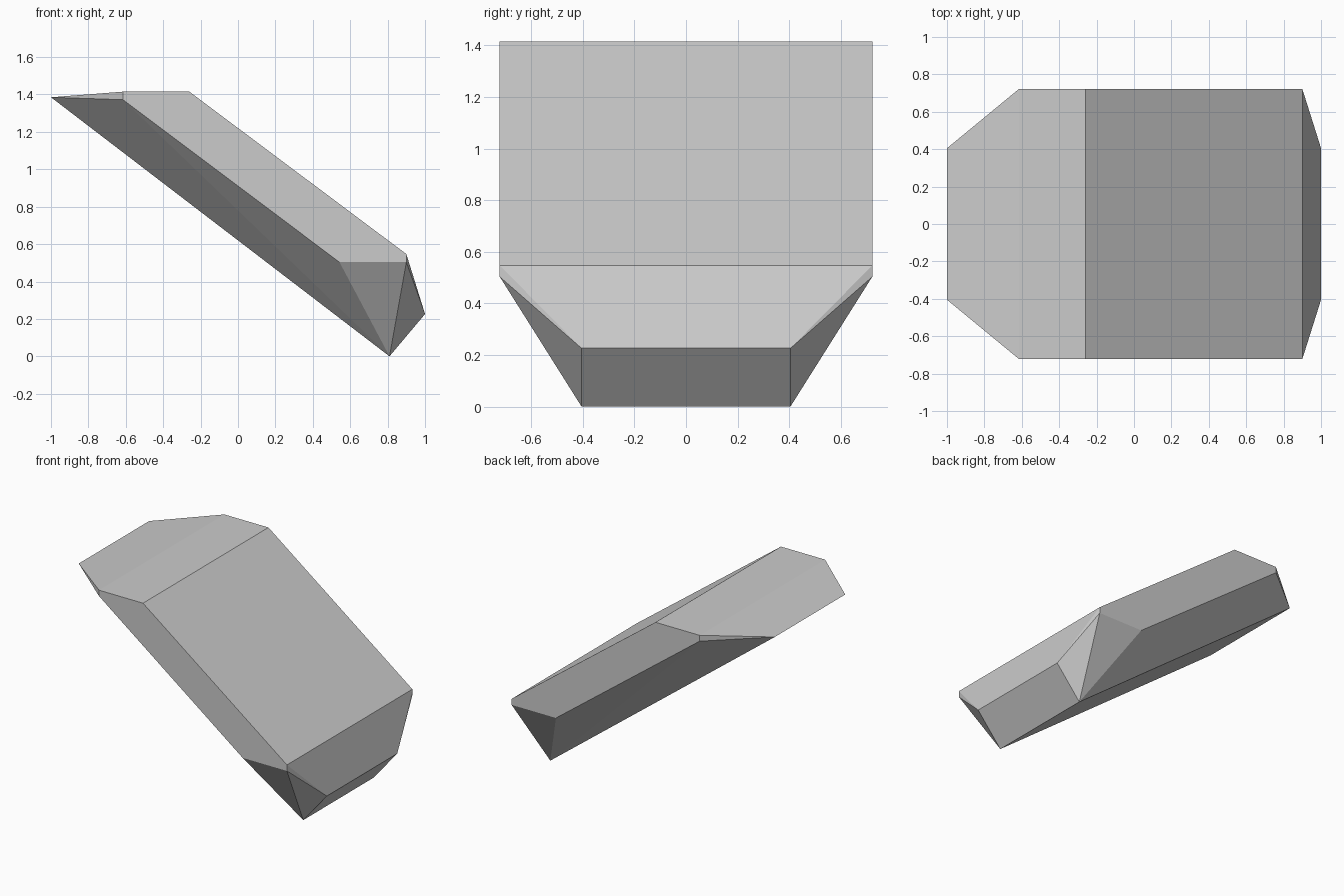
import bpy
import bmesh
from math import radians

if "Cube" in bpy.data.objects:
    bpy.data.objects.remove(bpy.data.objects["Cube"])

# Profile (x, z) of the wide outer sides and of the narrower keel edge
WIDE, NARROW = 0.722, 0.405
side_profile = [(-0.615, 1.415), (-0.26, 1.415), (0.9, 0.547),
                (0.9, 0.503), (0.543, 0.503), (-0.615, 1.372)]
keel_profile = [(-1.0, 1.385), (1.0, 0.226), (0.81, 0.0)]

# Slanted faceted slab: both profiles mirrored across y and wrapped
bm = bmesh.new()
for half_width, profile in ((WIDE, side_profile), (NARROW, keel_profile)):
    for x, z in profile:
        for sign in (-1, 1):
            bm.verts.new((x, sign * half_width, z))
bmesh.ops.convex_hull(bm, input=bm.verts[:])
bmesh.ops.dissolve_limit(bm, angle_limit=radians(0.5),
                         verts=bm.verts[:], edges=bm.edges[:])
bmesh.ops.recalc_face_normals(bm, faces=bm.faces[:])

mesh = bpy.data.meshes.new("slanted_slab")
bm.to_mesh(mesh)
bm.free()
bpy.context.collection.objects.link(bpy.data.objects.new("slanted_slab", mesh))
